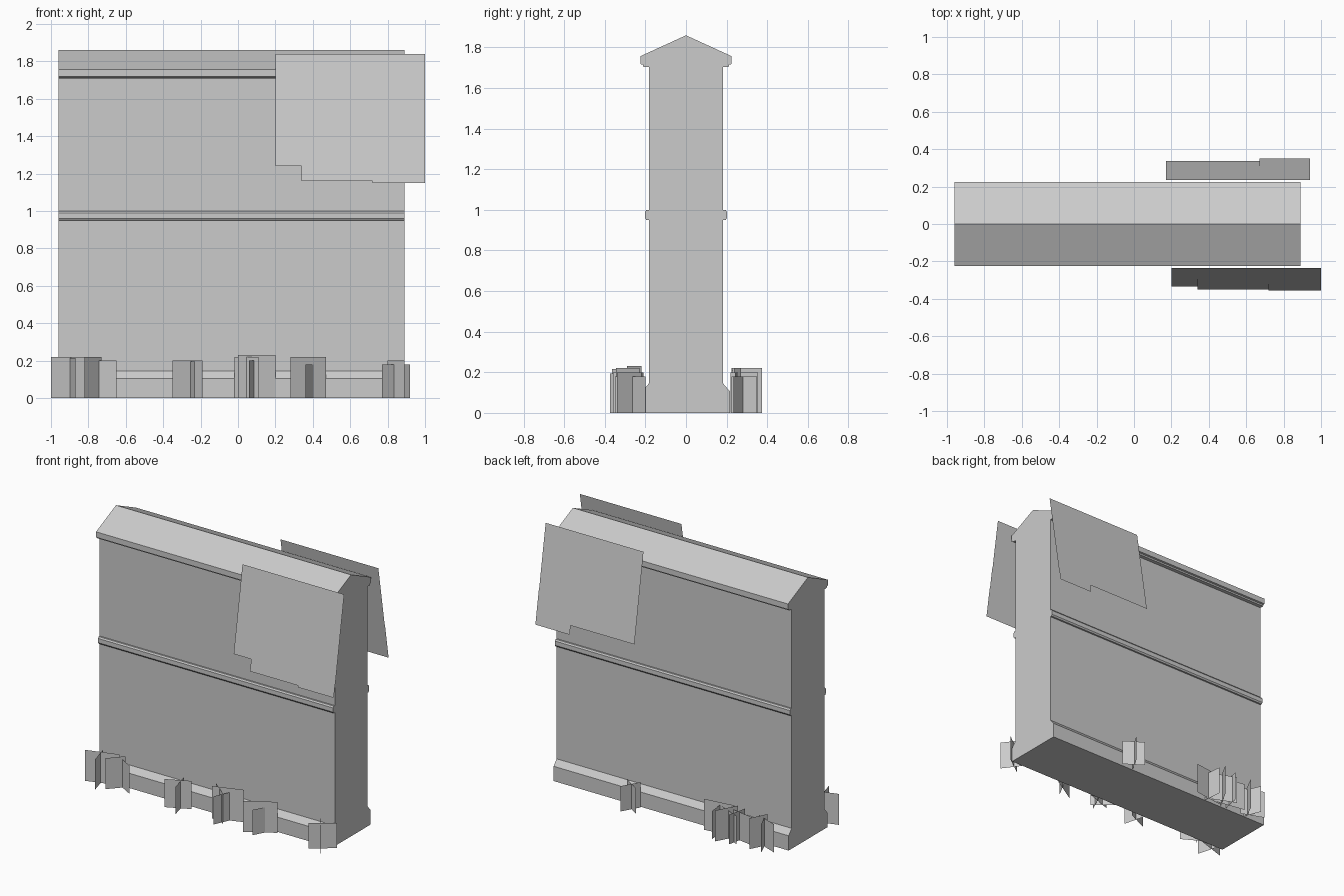
import bpy, bmesh
from mathutils import Vector

if "Cube" in bpy.data.objects:
    bpy.data.objects.remove(bpy.data.objects["Cube"])

stone = bpy.data.materials.new("plain_grey")
stone.diffuse_color = (0.6, 0.6, 0.6, 1)
stone.use_nodes = True
stone.node_tree.nodes["Principled BSDF"].inputs["Base Color"].default_value = stone.diffuse_color

X0, X1 = -0.96, 0.89   # ends of the wall


def finish(name, bm):
    mesh = bpy.data.meshes.new(name)
    bm.to_mesh(mesh)
    bm.free()
    mesh.materials.append(stone)
    obj = bpy.data.objects.new(name, mesh)
    bpy.context.collection.objects.link(obj)
    return obj


def extrude_profile(name, half):
    """Mirror a half outline (y, z) across y = 0 and sweep it along x."""
    outline = half + [(-y, z) for y, z in reversed(half) if y > 0]
    bm = bmesh.new()
    face = bm.faces.new([bm.verts.new((X0, y, z)) for y, z in outline])
    ext = bmesh.ops.extrude_face_region(bm, geom=[face])
    moved = [v for v in ext["geom"] if isinstance(v, bmesh.types.BMVert)]
    bmesh.ops.translate(bm, verts=moved, vec=(X1 - X0, 0, 0))
    bmesh.ops.recalc_face_normals(bm, faces=bm.faces[:])
    return finish(name, bm)


# Wall body and its mouldings
extrude_profile("wall", [(0.183, 0.0), (0.183, 1.75)])
extrude_profile("base_plinth", [(0.217, 0.0), (0.217, 0.105), (0.183, 0.145)])
extrude_profile("middle_trim", [(0.183, 0.95), (0.195, 0.95), (0.202, 0.96),
                                (0.202, 0.99), (0.195, 1.0), (0.183, 1.0)])
extrude_profile("roof_cap", [(0.183, 1.705), (0.21, 1.705), (0.213, 1.715),
                             (0.225, 1.718), (0.225, 1.757), (0.0, 1.86)])


def hanging_sheets(name, side, top, sheets):
    """Flat foliage sheets that lean outward towards the bottom."""
    bm = bmesh.new()
    for i, (xa, xb, za, zb) in enumerate(sheets):
        def point(x, z):
            y = 0.235 + (top - z) * 0.165 + i * 0.003
            return bm.verts.new((x, side * y, z))
        corners = [(xa, zb), (xb, zb), (xb, za), (xa, za)]
        if side > 0:
            corners.reverse()
        bm.faces.new([point(x, z) for x, z in corners])
    finish(name, bm)


hanging_sheets("front_foliage", -1, 1.84,
               [(0.20, 1.0, 1.24, 1.84), (0.34, 1.0, 1.16, 1.5),
                (0.72, 1.0, 1.15, 1.35)])
hanging_sheets("back_foliage", 1, 1.83,
               [(0.17, 0.94, 1.21, 1.83), (0.67, 0.94, 1.15, 1.4)])


def grass(name, cards):
    """Upright single-sided cards: (x, y) start, (x, y) end, height."""
    bm = bmesh.new()
    for xa, ya, xb, yb, h in cards:
        a, b = Vector((xa, ya, 0)), Vector((xb, yb, 0))
        up = Vector((0, 0, h))
        bm.faces.new([bm.verts.new(p) for p in (a, b, b + up, a + up)])
    finish(name, bm)


grass("front_grass", [
    (-1.0, -0.29, -0.78, -0.22, 0.22), (-0.91, -0.22, -0.87, -0.365, 0.215),
    (-0.82, -0.32, -0.73, -0.22, 0.22), (-0.79, -0.21, -0.65, -0.29, 0.20),
    (-0.35, -0.325, -0.19, -0.25, 0.20), (-0.27, -0.22, -0.23, -0.375, 0.195),
    (-0.02, -0.22, 0.11, -0.325, 0.22), (0.0, -0.29, 0.20, -0.22, 0.23),
    (0.06, -0.36, 0.12, -0.23, 0.20),
    (0.28, -0.345, 0.47, -0.23, 0.22), (0.43, -0.22, 0.36, -0.35, 0.18),
    (0.77, -0.31, 0.92, -0.20, 0.18), (0.80, -0.22, 0.89, -0.34, 0.20),
])
grass("back_grass", [
    (-0.74, 0.235, -0.90, 0.295, 0.20), (-0.80, 0.225, -0.74, 0.345, 0.22),
    (-0.78, 0.22, -0.83, 0.34, 0.20), (-0.50, 0.25, -0.73, 0.29, 0.20),
    (-0.62, 0.225, -0.59, 0.36, 0.21), (-0.43, 0.245, -0.63, 0.33, 0.20),
    (-0.33, 0.27, -0.55, 0.24, 0.22), (-0.44, 0.22, -0.455, 0.355, 0.20),
    (-0.57, 0.23, -0.49, 0.375, 0.22),
    (0.30, 0.235, 0.17, 0.32, 0.18), (0.20, 0.225, 0.27, 0.35, 0.18),
])
